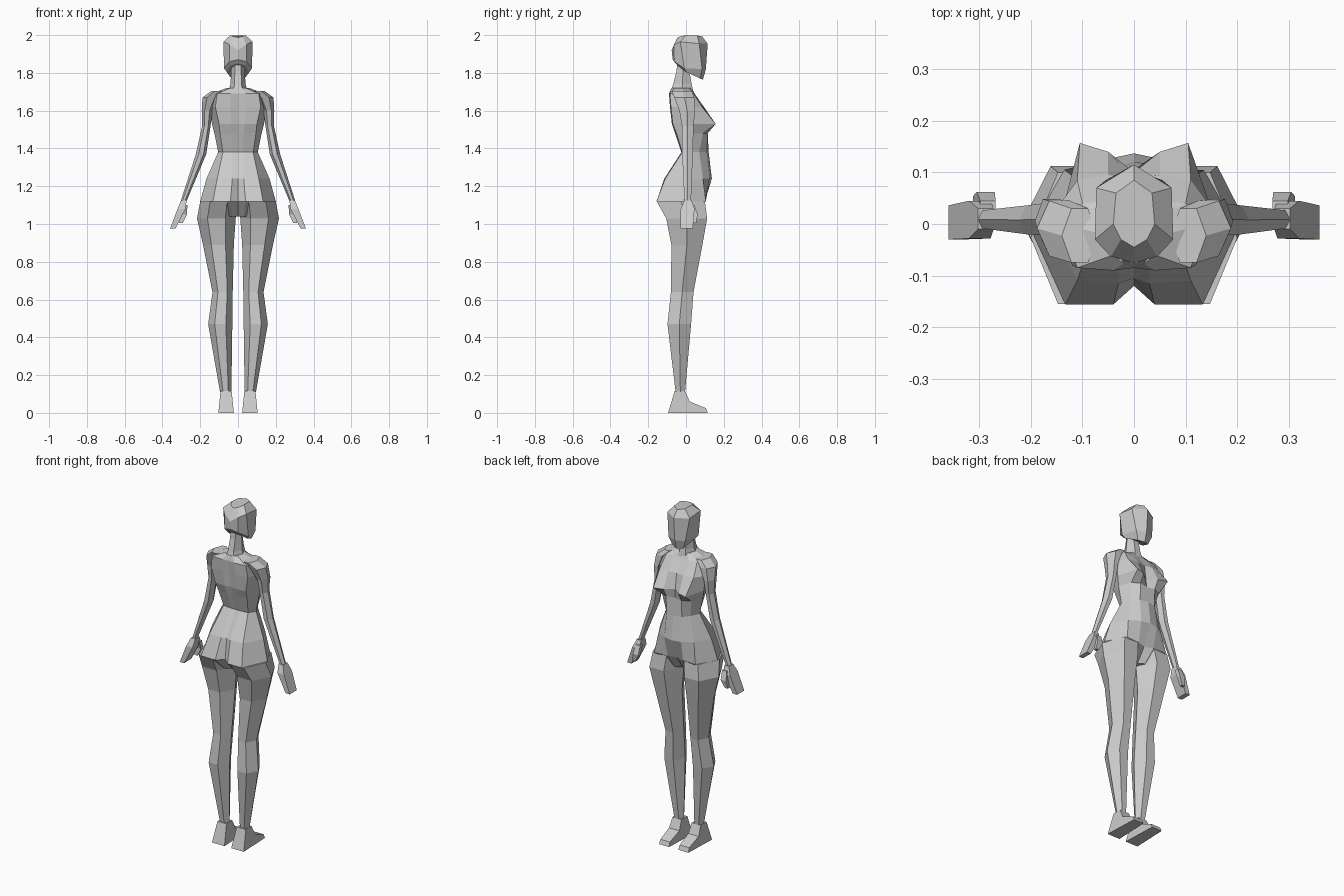
import bpy, bmesh

grey = bpy.data.materials.new("matte grey")
grey.diffuse_color = (0.6, 0.6, 0.6, 1)


def loft(name, rings, mirror=False):
    """Skin a stack of closed rings, cap both ends, optionally mirror across x."""
    bm = bmesh.new()
    loops = [[bm.verts.new(p) for p in ring] for ring in rings]
    n = len(loops[0])
    for a, b in zip(loops, loops[1:]):
        for i in range(n):
            j = (i + 1) % n
            bm.faces.new((a[i], a[j], b[j], b[i]))
    bm.faces.new(loops[0])
    bm.faces.new(loops[-1])
    bmesh.ops.recalc_face_normals(bm, faces=bm.faces)
    mesh = bpy.data.meshes.new(name)
    bm.to_mesh(mesh)
    bm.free()
    mesh.materials.append(grey)
    obj = bpy.data.objects.new(name, mesh)
    bpy.context.collection.objects.link(obj)
    if mirror:
        mod = obj.modifiers.new("mirror", 'MIRROR')
        mod.use_mirror_merge = False
    return obj


def full(half):
    """Complete a half ring whose first and last points lie on x = 0."""
    return half + [(-x, y, z) for x, y, z in half[-2:0:-1]]


def level(z, *pts):
    return full([(x, y, z) for x, y in pts])


def hexa(z, xi, xo, yb, yf, k=0.27):
    """Six-sided limb section from its bounding extents."""
    m, d = (yb + yf) / 2, (xo - xi) * k
    return [(xi, m, z), (xi + d, yf, z), (xo - d, yf, z),
            (xo, m, z), (xo - d, yb, z), (xi + d, yb, z)]


def box(z, xi, xo, yb, yf):
    return [(xi, yb, z), (xo, yb, z), (xo, yf, z), (xi, yf, z)]


# Pelvis and chest share the waist ring
waist = level(1.38, (0, .12), (.05, .11), (.08, .07), (.105, .02),
              (.08, -.02), (.03, -.025), (0, -.025))
loft("pelvis", [
    level(1.04, (0, .03), (.03, .05), (.06, .04), (.07, -.02),
          (.05, -.07), (.03, -.07), (0, -.05)),
    level(1.12, (0, .085), (.05, .1), (.135, .105), (.2, -.01),
          (.133, -.156), (.04, -.156), (0, -.12)),
    level(1.24, (0, .137), (.055, .125), (.115, .09), (.167, 0),
          (.11, -.11), (.03, -.115), (0, -.105)),
    waist])
loft("chest", [
    waist,
    level(1.48, (0, .105), (.05, .115), (.095, .09), (.125, .02),
          (.095, -.05), (.03, -.058), (0, -.052)),
    level(1.53, (0, .1), (.05, .14), (.105, .157), (.138, .03),
          (.1, -.07), (.035, -.075), (0, -.066)),
    level(1.62, (0, .088), (.05, .095), (.11, .085), (.15, .03),
          (.12, -.08), (.04, -.085), (0, -.076)),
    level(1.69, (0, .042), (.05, .045), (.1, .04), (.14, 0),
          (.11, -.085), (.04, -.09), (0, -.085)),
    level(1.72, (0, .03), (.025, .025), (.04, .01), (.06, -.02),
          (.04, -.06), (.02, -.077), (0, -.077))])

# Neck
loft("neck", [hexa(*r) for r in (
    (1.69, -.055, .055, -.085, .04),
    (1.74, -.04, .04, -.068, .03),
    (1.81, -.036, .036, -.05, .018),
    (1.87, -.034, .034, -.045, .02))])

# Head with slanted jaw and faceted crown
loft("head", [full(h) for h in (
    [(0, .09, 1.765), (.035, .075, 1.77), (.06, 0, 1.805), (.04, -.045, 1.84), (0, -.055, 1.85)],
    [(0, .105, 1.82), (.055, .085, 1.82), (.075, -.01, 1.825), (.045, -.062, 1.86), (0, -.07, 1.87)],
    [(0, .115, 1.955), (.073, .07, 1.955), (.076, -.03, 1.965), (.045, -.063, 1.95), (0, -.076, 1.92)],
    [(0, .085, 1.993), (.035, .06, 1.998), (.04, 0, 2), (.025, -.03, 1.993), (0, -.045, 1.987)])])

# Legs
loft("legs", [hexa(*r) for r in (
    (1.12, .005, .2, -.155, .1),
    (1.03, .012, .217, -.105, .112),
    (.89, .022, .185, -.077, .087),
    (.64, .028, .135, -.08, .04),
    (.47, .03, .158, -.098, .027),
    (.11, .035, .095, -.055, -.005))], mirror=True)

# Feet: side profile given a width that narrows upward and toward the toe
sides = []
for inner in (True, False):
    ring = []
    for y, z in ((-.095, 0), (-.06, .115), (-.005, .115), (.02, .06), (.105, .025), (.115, 0)):
        t = .1 * z + .07 * max(y, 0)
        ring.append((.022 + t if inner else .104 - t, y, z))
    sides.append(ring)
loft("feet", sides, mirror=True)

# Arms from shoulder cap to wrist
loft("arms", [hexa(*r) for r in (
    (1.705, .07, .14, -.075, .03),
    (1.67, .1, .188, -.062, .045),
    (1.6, .135, .192, -.035, .048),
    (1.52, .145, .19, -.022, .04),
    (1.37, .168, .223, -.02, .036),
    (1.11, .277, .307, -.008, .026))], mirror=True)

# Hands and thumbs
loft("hands", [box(*r) for r in (
    (1.125, .272, .302, -.01, .03),
    (1.08, .278, .32, -.028, .045),
    (.975, .332, .36, -.03, .036))], mirror=True)
loft("thumbs", [box(*r) for r in (
    (1.1, .268, .298, .02, .045),
    (1.05, .27, .305, .038, .062),
    (1.005, .292, .312, .036, .054))], mirror=True)
